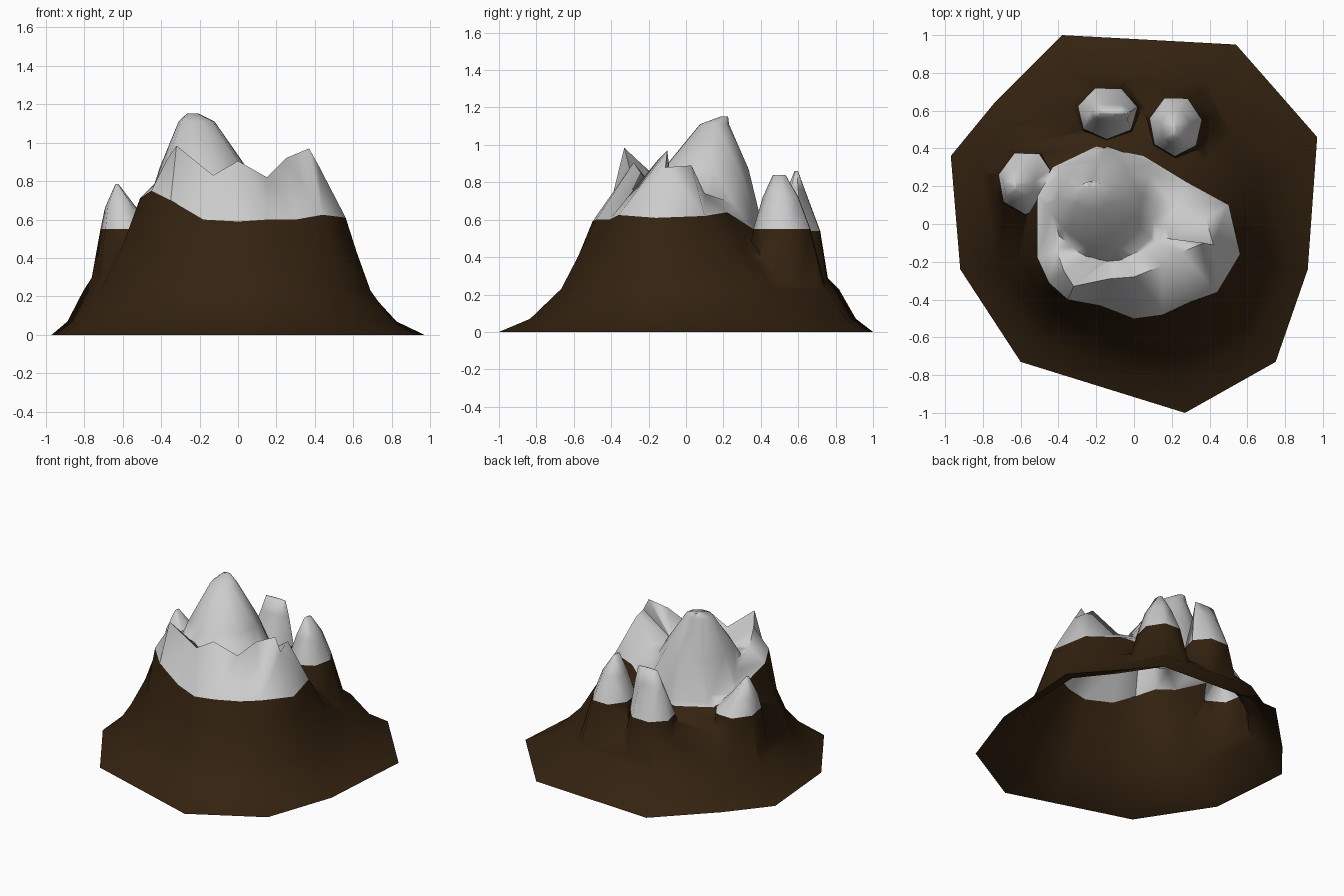
import bpy, bmesh, math

if "Cube" in bpy.data.objects:
    bpy.data.objects.remove(bpy.data.objects["Cube"])

rock_mat = bpy.data.materials.new("rock_brown")
rock_mat.diffuse_color = (0.033, 0.016, 0.005, 1)
rock_mat.use_nodes = True
rock_mat.node_tree.nodes["Principled BSDF"].inputs["Base Color"].default_value = rock_mat.diffuse_color
snow_tag = bpy.data.materials.new("snow_tag")


def loft(name, rings, snow_from):
    """Closed loft through rings; bands from index snow_from on are snow."""
    bm = bmesh.new()
    loops = [[bm.verts.new(p) for p in r] for r in rings]
    n = len(loops[0])
    bm.faces.new(loops[0][::-1])
    for k in range(len(loops) - 1):
        a, b = loops[k], loops[k + 1]
        for i in range(n):
            j = (i + 1) % n
            f = bm.faces.new((a[i], a[j], b[j], b[i]))
            f.material_index = int(k >= snow_from)
    bm.faces.new(loops[-1]).material_index = 1
    bmesh.ops.triangulate(bm, faces=bm.faces[:])
    bmesh.ops.recalc_face_normals(bm, faces=bm.faces[:])
    me = bpy.data.meshes.new(name)
    bm.to_mesh(me)
    bm.free()
    me.materials.append(rock_mat)
    me.materials.append(snow_tag)
    ob = bpy.data.objects.new(name, me)
    bpy.context.collection.objects.link(ob)
    return ob


def peak(name, levels, snow_from, n=8, turn=0.2):
    """Peak from (z, cx, cy, rx, ry) levels."""
    rings = []
    for z, cx, cy, rx, ry in levels:
        rings.append([(cx + rx * math.cos(turn + 2 * math.pi * i / n),
                       cy + ry * math.sin(turn + 2 * math.pi * i / n), z)
                      for i in range(n)])
    return loft(name, rings, snow_from)


# main body: ground outline, snow line, and the crest joining the front summits
ground = [(.92, -.24), (.97, .46), (.76, .70), (.54, .95), (-.38, 1), (-.74, .64),
          (-.97, .36), (-.92, -.24), (-.76, -.485), (-.6, -.73), (-.31, -.82),
          (-.02, -.91), (.27, -1), (.51, -.865), (.75, -.73)]
snowline = [(.56, -.16, .61), (.5, .10, .62), (.28, .22, .64), (.05, .36, .55),
            (-.2, .41, .54), (-.43, .30, .55), (-.51, .15, .62), (-.51, -.18, .71),
            (-.45, -.31, .75), (-.35, -.40, .70), (-.18, -.43, .60), (0, -.5, .59),
            (.15, -.48, .6), (.3, -.41, .6), (.44, -.36, .625)]
crest = [(.42, -.11, .88), (.38, .03, .89), (.22, .1, .74), (.03, .28, .68),
         (-.18, .33, .68), (-.36, .25, .67), (-.42, .12, .74), (-.41, -.14, .81),
         (-.37, -.25, .91), (-.32, -.33, .985), (-.13, -.29, .83), (0, -.28, .905),
         (.15, -.22, .82), (.25, -.15, .92), (.37, -.1, .97)]

# how far each ray has come in from ground to snow line (the back bulges out)
mid_t = [.64, .62, .5, .33, .31, .33, .36, .5] + [.64] * 7
high_t = [.84, .83, .8, .68, .66, .62, .64, .75] + [.84] * 7


def blend(ts, z):
    return [(g[0] + (s[0] - g[0]) * t, g[1] + (s[1] - g[1]) * t, z)
            for g, s, t in zip(ground, snowline, ts)]


basin = [(c[0] * .45, c[1] * .45 - .03, .75) for c in crest]
body = loft("body", [blend([0] * 15, 0), blend([t * .5 for t in mid_t], .07),
                     blend(mid_t, .23), blend(high_t, .43),
                     snowline, crest, basin], 4)

# main summit, then three foothills
parts = [
    peak("main_peak", [(.56, -.13, .02, .38, .39), (.87, -.18, .10, .23, .235),
                       (1.11, -.215, .15, .095, .08), (1.152, -.235, .205, .03, .02)], 0, 9),
    peak("left_foothill", [(.12, -.57, .22, .23, .22), (.55, -.57, .22, .15, .17),
                           (.66, -.61, .205, .085, .10), (.785, -.63, .2, .008, .02)], 1, 7),
    peak("back_foothill_a", [(.15, -.15, .58, .24, .22), (.54, -.14, .59, .16, .14),
                             (.76, -.12, .59, .11, .05), (.86, -.11, .59, .08, .01)], 1, 7),
    peak("back_foothill_b", [(.15, .24, .54, .23, .25), (.55, .22, .52, .14, .16),
                             (.72, .22, .51, .08, .10), (.84, .21, .50, .015, .035)], 1, 7),
]

# weld everything into one skin
for p in parts:
    m = body.modifiers.new(p.name, 'BOOLEAN')
    m.operation, m.solver, m.object = 'UNION', 'EXACT', p
dg = bpy.context.evaluated_depsgraph_get()
skin = bpy.data.meshes.new_from_object(body.evaluated_get(dg))
for p in parts + [body]:
    bpy.data.objects.remove(p)

# split into rock and snow, leaving the underside open
for name, idx in (("rock_slopes", 0), ("snow_caps", 1)):
    bm = bmesh.new()
    bm.from_mesh(skin)
    drop = [f for f in bm.faces if f.material_index != idx
            or all(v.co.z < 1e-3 for v in f.verts)]
    bmesh.ops.delete(bm, geom=drop, context='FACES')
    for f in bm.faces:
        f.material_index = 0
    me = bpy.data.meshes.new(name)
    bm.to_mesh(me)
    bm.free()
    if idx == 0:
        me.materials.append(rock_mat)
    ob = bpy.data.objects.new(name, me)
    bpy.context.collection.objects.link(ob)
    bpy.ops.object.select_all(action='DESELECT')
    ob.select_set(True)
    bpy.context.view_layer.objects.active = ob
    bpy.ops.object.shade_smooth_by_angle(angle=math.radians(75))
bpy.data.materials.remove(snow_tag)
